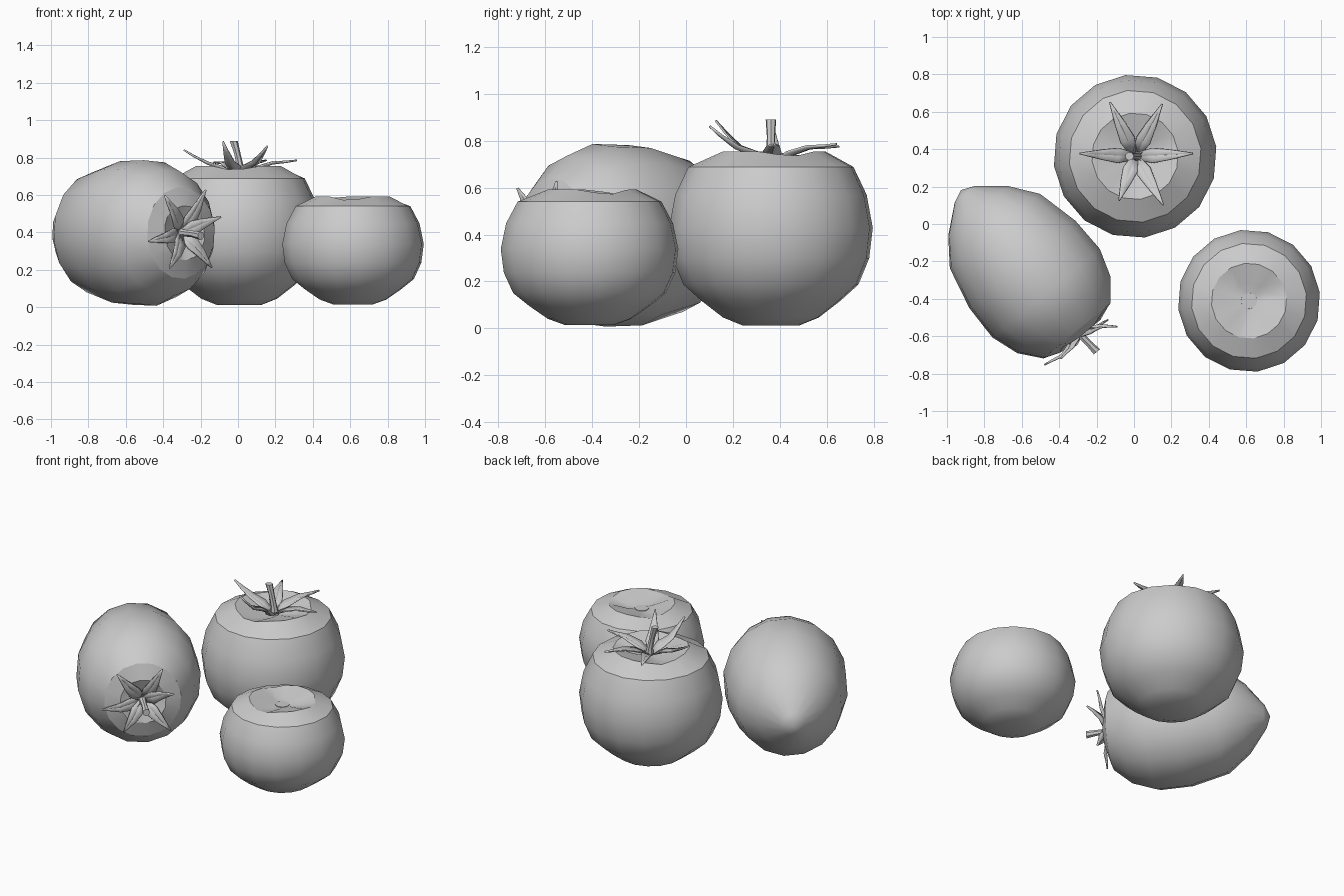
import bpy, bmesh
from math import sin, cos, pi, radians, atan2
from mathutils import Matrix, Vector

if "Cube" in bpy.data.objects:
    bpy.data.objects.remove(bpy.data.objects["Cube"])

SIDES = 16


def finish(name, bm, matrix):
    bmesh.ops.recalc_face_normals(bm, faces=bm.faces)
    mesh = bpy.data.meshes.new(name)
    bm.to_mesh(mesh)
    bm.free()
    ob = bpy.data.objects.new(name, mesh)
    ob.matrix_world = matrix
    bpy.context.collection.objects.link(ob)
    bpy.ops.object.select_all(action='DESELECT')
    ob.select_set(True)
    bpy.context.view_layer.objects.active = ob
    bpy.ops.object.shade_smooth_by_angle(angle=radians(30))
    return ob


def lathe(name, profile, matrix, groove=0.0, lobes=3, stretch=1.0, grooved=()):
    """Revolve (r, z) points; first and last points are poles."""
    bm = bmesh.new()
    rings = []
    for i, (r, z) in enumerate(profile):
        if i in (0, len(profile) - 1):
            rings.append([bm.verts.new((0, 0, z))])
            continue
        ring = []
        for k in range(SIDES):
            a = 2 * pi * (k + 0.3) / SIDES
            dip = groove * max(0, cos(lobes * a - 1.2)) if i in grooved else 0
            ring.append(bm.verts.new((r * cos(a), r * sin(a) * stretch, z - dip)))
        rings.append(ring)
    for a, b in zip(rings, rings[1:]):
        for k in range(SIDES):
            j = (k + 1) % SIDES
            quad = [a[k % len(a)], a[j % len(a)], b[j % len(b)], b[k % len(b)]]
            bm.faces.new(list(dict.fromkeys(quad)))
    return finish(name, bm, matrix)


def tube(name, path, matrix, sides=7):
    """Stem along (x, y, z, radius) points."""
    bm = bmesh.new()
    rings = [[bm.verts.new((x + r * cos(2 * pi * k / sides), y + r * sin(2 * pi * k / sides), z))
              for k in range(sides)] for x, y, z, r in path]
    for a, b in zip(rings, rings[1:]):
        for k in range(sides):
            j = (k + 1) % sides
            bm.faces.new((a[k], a[j], b[j], b[k]))
    bm.faces.new(rings[0])
    bm.faces.new(rings[-1])
    return finish(name, bm, matrix)


def calyx(name, tips, base, rim, matrix):
    """Star of folded sepals running from the dimple over the rim to each tip."""
    bm = bmesh.new()
    for tip in tips:
        t = Vector(tip)
        a = atan2(t.y, t.x)
        side = Vector((-sin(a), cos(a), 0))
        rows = []
        for f, w, z in ((0.04, .02, base), (0.3, .04, (base + rim) / 2 + .01),
                        (0.58, .028, rim + .012), (0.82, .014, rim * .45 + t.z * .55 + .004),
                        (1, .003, t.z)):
            c = Vector((t.x * f, t.y * f, z))
            up = Vector((0, 0, w * 0.35))
            rows.append([bm.verts.new(p) for p in (c - side * w + up, c, c + side * w + up)])
        for p, q in zip(rows, rows[1:]):
            for k in range(2):
                bm.faces.new((p[k], p[k + 1], q[k + 1], q[k]))
    ob = finish(name, bm, matrix)
    mod = ob.modifiers.new("thickness", 'SOLIDIFY')
    mod.thickness = 0.008
    mod.offset = 0


# Shared round tomato profile (unit radius, unit height)
ROUND = [(0, 0), (.28, 0), (.47, .045), (.68, .14), (.86, .235), (.965, .385), (1, .56),
         (.94, .75), (.81, .91), (.53, 1), (.25, .955), (.1, .925), (0, .92)]


def round_tomato(name, x, y, z, radius, height):
    m = Matrix.Translation((x, y, z))
    lathe(name, [(r * radius, h * height) for r, h in ROUND], m, .02, 3, grooved=(9, 10))


# Back tomato with upright stem and sepals
round_tomato("back_tomato", .006, .362, .013, .437, .742)
back = Matrix.Translation((.006, .362, 0))
calyx("back_calyx", [(-.135, .29, .775), (.145, .28, .785), (.31, .015, .785),
                     (.15, -.26, .86), (-.085, -.235, .885), (-.295, .015, .84)],
      .70, .755, back)
tube("back_stem", [(.012, 0, .69, .03), (.008, 0, .74, .02), (-.01, 0, .82, .018),
                   (-.03, 0, .89, .023)], back)

# Right tomato, bare, with a stem scar
round_tomato("right_tomato", .615, -.411, .015, .381, .577)
tube("stem_scar", [(0, 0, .53, .045), (0, 0, .553, .043)],
     Matrix.Translation((.615, -.411, 0)), 12)

# Left plum tomato lying on its side; local z runs towards the stem
lying = Matrix(((.772, 0, .635, -.54), (.635, 0, -.772, -.285), (0, 1, 0, .397), (0, 0, 0, 1)))
PLUM = [(0, -.605), (.07, -.575), (.21, -.46), (.315, -.32), (.37, -.09), (.375, .11),
        (.325, .26), (.235, .37), (.14, .405), (.07, .38), (0, .355)]
lathe("left_plum_tomato", PLUM, lying, .015, 3, 1.045, grooved=(8, 9))
calyx("left_calyx", [(.115, .23, .44), (.18, .085, .49), (.165, -.185, .43),
                     (-.12, -.19, .42), (-.25, -.045, .40), (-.16, .2, .43)],
      .365, .405, lying)
tube("left_stem", [(0, 0, .35, .03), (0, 0, .4, .019), (.005, -.005, .46, .018),
                   (.01, -.015, .525, .023)], lying)
